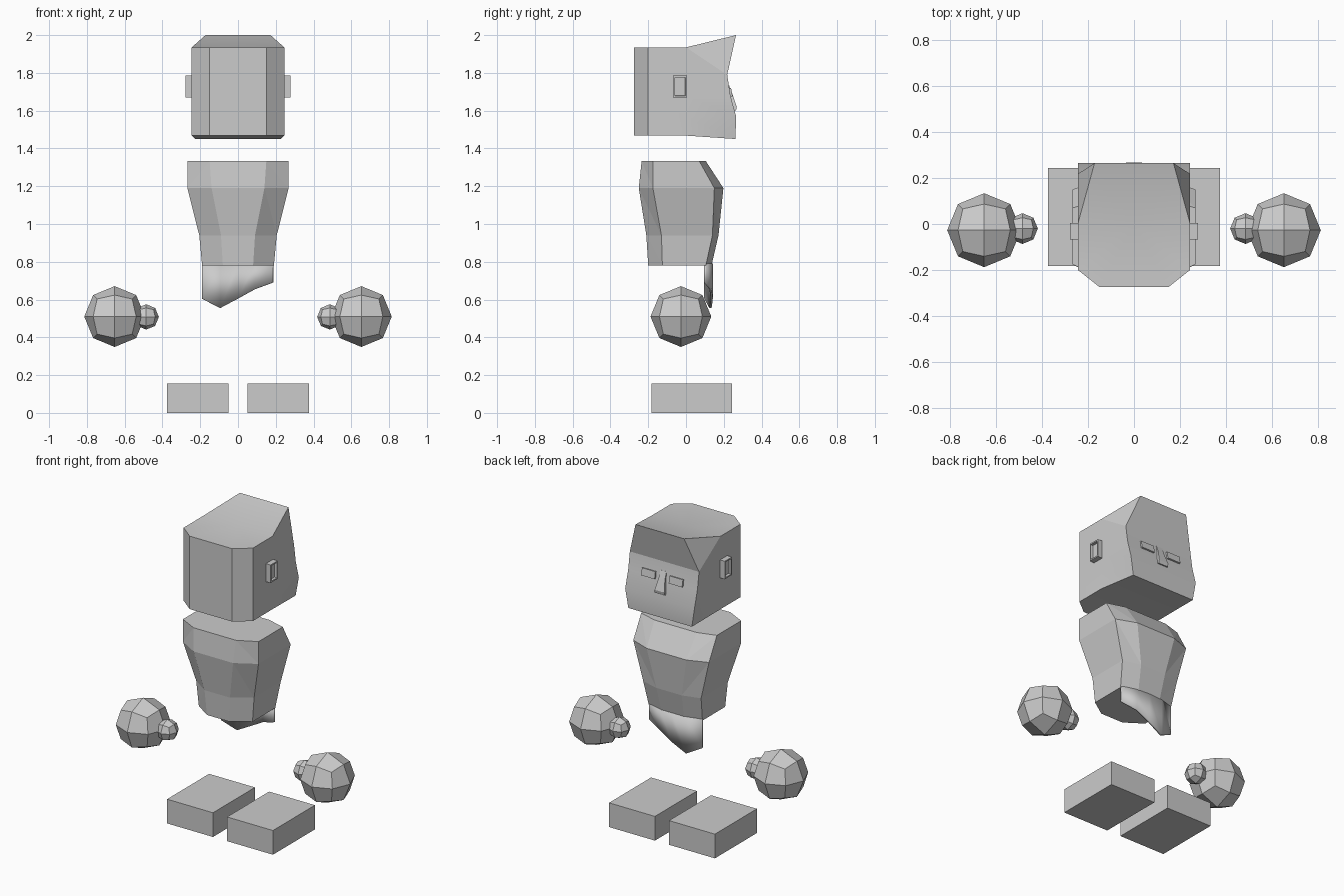
import bpy, bmesh
from math import radians
from mathutils import Vector, Matrix

cube = bpy.data.objects.get("Cube")
if cube:
    bpy.data.objects.remove(cube)

grey = bpy.data.materials.new("plain grey")
grey.use_nodes = True
grey.diffuse_color = (0.6, 0.6, 0.6, 1)
grey.node_tree.nodes["Principled BSDF"].inputs["Base Color"].default_value = (0.6, 0.6, 0.6, 1)


def finish(name, bm, smooth=None):
    """Turn a bmesh into a named grey object."""
    bmesh.ops.recalc_face_normals(bm, faces=bm.faces)
    mesh = bpy.data.meshes.new(name)
    bm.to_mesh(mesh)
    bm.free()
    mesh.materials.append(grey)
    ob = bpy.data.objects.new(name, mesh)
    bpy.context.collection.objects.link(ob)
    if smooth:
        bpy.ops.object.select_all(action='DESELECT')
        ob.select_set(True)
        bpy.context.view_layer.objects.active = ob
        bpy.ops.object.shade_smooth_by_angle(angle=radians(smooth))
    return ob


def half_loft(name, rings, bottom, top, smooth=None):
    """Skin half rings from bottom to top, cap each end with a fan, mirror in x."""
    bm = bmesh.new()
    loops = [[bm.verts.new(p) for p in ring] for ring in rings]
    for low, high in zip(loops, loops[1:]):
        for i in range(len(low) - 1):
            bm.faces.new((low[i], low[i + 1], high[i]))
            bm.faces.new((low[i + 1], high[i + 1], high[i]))
    for centre, loop in ((bottom, loops[0]), (top, loops[-1])):
        c = bm.verts.new(centre)
        for a, b in zip(loop, loop[1:]):
            bm.faces.new((c, a, b))
    bmesh.ops.mirror(bm, geom=bm.verts[:] + bm.edges[:] + bm.faces[:],
                     axis='X', merge_dist=0.0005)
    return finish(name, bm, smooth)


def box(name, low, high, inset_dir=None, tilt=0):
    """Box between two corners, optionally with one side framed and recessed."""
    low, high = Vector(low), Vector(high)
    bm = bmesh.new()
    bmesh.ops.create_cube(bm, size=1)
    bmesh.ops.scale(bm, vec=high - low, verts=bm.verts)
    bmesh.ops.rotate(bm, matrix=Matrix.Rotation(tilt, 3, 'X'), verts=bm.verts)
    bmesh.ops.translate(bm, vec=(low + high) / 2, verts=bm.verts)
    if inset_dir:
        bm.normal_update()
        side = [f for f in bm.faces if f.normal.dot(Vector(inset_dir)) > 0.9]
        bmesh.ops.inset_region(bm, faces=side, thickness=0.012)
        bmesh.ops.inset_region(bm, faces=side, thickness=0.003, depth=-0.015)
    return finish(name, bm)


def ball(name, centre, radius):
    """Faceted ball: a cube split in two each way and pushed out to a sphere."""
    bm = bmesh.new()
    bmesh.ops.create_cube(bm, size=2)
    bmesh.ops.subdivide_edges(bm, edges=bm.edges, cuts=1, use_grid_fill=True)
    for v in bm.verts:
        v.co = v.co.normalized() * radius + Vector(centre)
    return finish(name, bm)


# Head: chamfered at -y, face with a hollow below the brow at +y
def head_ring(z_back, z_front, y_front, x_front):
    return [(0, -0.275, z_back), (0.15, -0.275, z_back), (0.245, -0.2, z_back),
            (0.245, 0, z_back), (x_front, y_front, z_front), (0, y_front, z_front)]


half_loft("head", [head_ring(1.468, 1.45, 0.262, 0.225),
                   head_ring(1.57, 1.57, 0.265, 0.245),
                   head_ring(1.68, 1.68, 0.235, 0.245),
                   head_ring(1.78, 1.79, 0.218, 0.245),
                   head_ring(1.935, 2.0, 0.265, 0.172)],
          (0, 0, 1.468), (0, 0, 1.935), smooth=18)


# Nose: wedge widening downwards
def nose_ring(z, w, y):
    return [(0, 0.2, z), (w, 0.2, z), (w, y, z), (0, y, z)]


half_loft("nose", [nose_ring(1.6, 0.036, 0.265), nose_ring(1.62, 0.034, 0.269),
                   nose_ring(1.69, 0.022, 0.245), nose_ring(1.735, 0.022, 0.228)],
          (0, 0.22, 1.6), (0, 0.21, 1.735))


# Torso: octagonal rings, broad at the shoulders
def torso_ring(z, xi, xo, yb, ycb, ycf, yf):
    return [(0, yb, z), (xi, yb, z), (xo, ycb, z), (xo, ycf, z), (xi, yf, z), (0, yf, z)]


half_loft("torso", [torso_ring(0.78, 0.08, 0.19, -0.2, -0.125, 0.105, 0.135),
                    torso_ring(0.94, 0.09, 0.205, -0.21, -0.13, 0.14, 0.172),
                    torso_ring(1.19, 0.14, 0.268, -0.25, -0.175, 0.15, 0.198),
                    torso_ring(1.333, 0.15, 0.268, -0.235, -0.175, 0.07, 0.105)],
          (0, 0, 0.78), (0, 0, 1.333))

# Hanging cloth: thin curved sheet with a slanted lower edge
bm = bmesh.new()
columns = [(-0.19, 0.102, 0.605), (-0.095, 0.13, 0.555), (0, 0.136, 0.605),
           (0.09, 0.13, 0.655), (0.185, 0.102, 0.69)]
pairs = [(bm.verts.new((x, y, z)), bm.verts.new((x, y, 0.79))) for x, y, z in columns]
for (a, b), (c, d) in zip(pairs, pairs[1:]):
    bm.faces.new((a, c, d, b))
cloth = finish("hanging_cloth", bm, smooth=40)
solid = cloth.modifiers.new("thickness", 'SOLIDIFY')
solid.thickness = 0.012
solid.offset = 0

# Paired parts
for side, s in (("left", 1), ("right", -1)):
    def span(a, b):
        return sorted((s * a, s * b))

    x0, x1 = span(0.23, 0.278)
    box(side + "_ear", (x0, -0.068, 1.67), (x1, 0.005, 1.785), inset_dir=(s, 0, 0))
    x0, x1 = span(0.05, 0.145)
    box(side + "_eye", (x0, 0.215, 1.672), (x1, 0.243, 1.718), tilt=radians(10))
    ball(side + "_hand", (s * 0.653, -0.027, 0.51), 0.161)
    ball(side + "_thumb", (s * 0.486, -0.02, 0.508), 0.067)
    x0, x1 = span(0.05, 0.375)
    box(side + "_foot", (x0, -0.182, 0), (x1, 0.243, 0.155))
